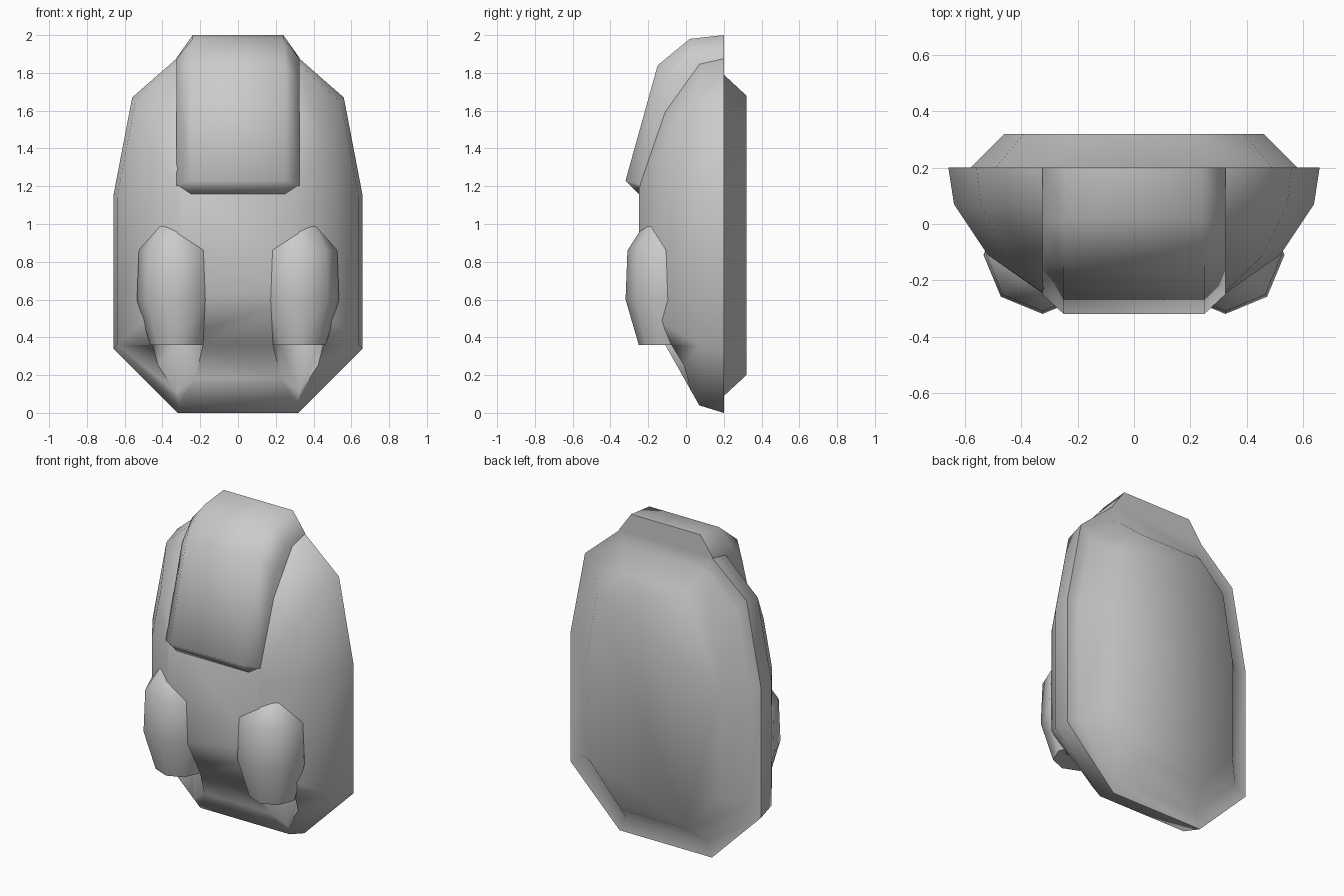
import bpy, bmesh
from math import sin, cos, pi, radians

if "Cube" in bpy.data.objects:
    bpy.data.objects.remove(bpy.data.objects["Cube"], do_unlink=True)

grey = bpy.data.materials.new("plain_grey")
grey.use_nodes = True
colour = (0.6, 0.6, 0.6, 1)
grey.diffuse_color = colour
grey.node_tree.nodes["Principled BSDF"].inputs["Base Color"].default_value = colour


def loft(name, rings):
    """Skin a row of closed rings and cap both ends."""
    bm = bmesh.new()
    loops = [[bm.verts.new(p) for p in ring] for ring in rings]
    n = len(loops[0])
    for a, b in zip(loops, loops[1:]):
        for i in range(n):
            j = (i + 1) % n
            bm.faces.new((a[i], a[j], b[j], b[i]))
    bm.faces.new(loops[0])
    bm.faces.new(loops[-1])
    bmesh.ops.recalc_face_normals(bm, faces=bm.faces)
    mesh = bpy.data.meshes.new(name)
    bm.to_mesh(mesh)
    bm.free()
    obj = bpy.data.objects.new(name, mesh)
    bpy.context.collection.objects.link(obj)
    mesh.materials.append(grey)
    return obj


def activate(obj):
    bpy.ops.object.select_all(action='DESELECT')
    obj.select_set(True)
    bpy.context.view_layer.objects.active = obj


def smooth(obj):
    activate(obj)
    bpy.ops.object.shade_smooth_by_angle(angle=radians(62))


def mirrored_ring(y, half, sx=1, sz=1, mid=0.94):
    pts = [(x * sx, y, mid + (z - mid) * sz) for x, z in half]
    return pts + [(-x, y, z) for x, y, z in reversed(pts)]


def octagon(cx, cy, z, r):
    return [(cx + r * sin(k * pi / 4), cy - r * cos(k * pi / 4), z) for k in range(8)]


# Shell: bevelled back plate, rim ledge and domed front
rim = [(.32, 1.88), (.56, 1.67), (.66, 1.15), (.66, .34), (.32, 0)]
wall = [(.32, 1.85), (.545, 1.64), (.64, 1.14), (.64, .36), (.31, .04)]
shoulder = [(.32, 1.6), (.46, 1.42), (.52, 1.12), (.52, .47), (.41, .36)]
front = [(.3, 1.27), (.315, 1.2), (.32, 1.1), (.32, .68), (.3, .6)]
shell = loft("shell", [
    mirrored_ring(.32, rim, .70, .787),
    mirrored_ring(.2, rim, .88, .905),
    mirrored_ring(.2, rim),
    mirrored_ring(.07, wall),
    mirrored_ring(-.11, shoulder),
    mirrored_ring(-.25, front),
])

# Hood: chamfered rib running over the top and ending in a lip
hood_path = [  # crest y, crest z, edge y, edge z, base z
    (.2, 2, .2, 1.88, 1.8),
    (.02, 1.98, .01, 1.875, 1.78),
    (-.15, 1.84, -.09, 1.76, 1.7),
    (-.32, 1.23, -.25, 1.21, 1.22),
    (-.25, 1.16, -.2, 1.16, 1.16),
]
rings = []
for cy, cz, ey, ez, bz in hood_path:
    w = .24 if cz > 1.9 else .25
    half = [(w, cy, cz), (.325, ey, ez), (.325, .2, bz)]
    rings.append(half + [(-x, y, z) for x, y, z in reversed(half)])
hood = loft("hood", rings)

# Pods: eight-sided, with a recess cut into the shell under each
pod_profile = [(.36, .14), (.6, .21), (.86, .2), (.985, .12), (1.03, .04)]
for side, label in ((1, "left"), (-1, "right")):
    cx = side * .325
    cutter = loft("recess_cutter", [octagon(cx, -.11, z, .14) for z in (-.2, .36)])
    cutter.hide_render = True
    cut = shell.modifiers.new("recess", 'BOOLEAN')
    cut.operation = 'DIFFERENCE'
    cut.solver = 'EXACT'
    cut.object = cutter
    activate(shell)
    bpy.ops.object.modifier_apply(modifier=cut.name)
    bpy.data.objects.remove(cutter, do_unlink=True)
    pod = loft(label + "_pod", [octagon(cx, -.11, z, r) for z, r in pod_profile])
    smooth(pod)

smooth(shell)
smooth(hood)
